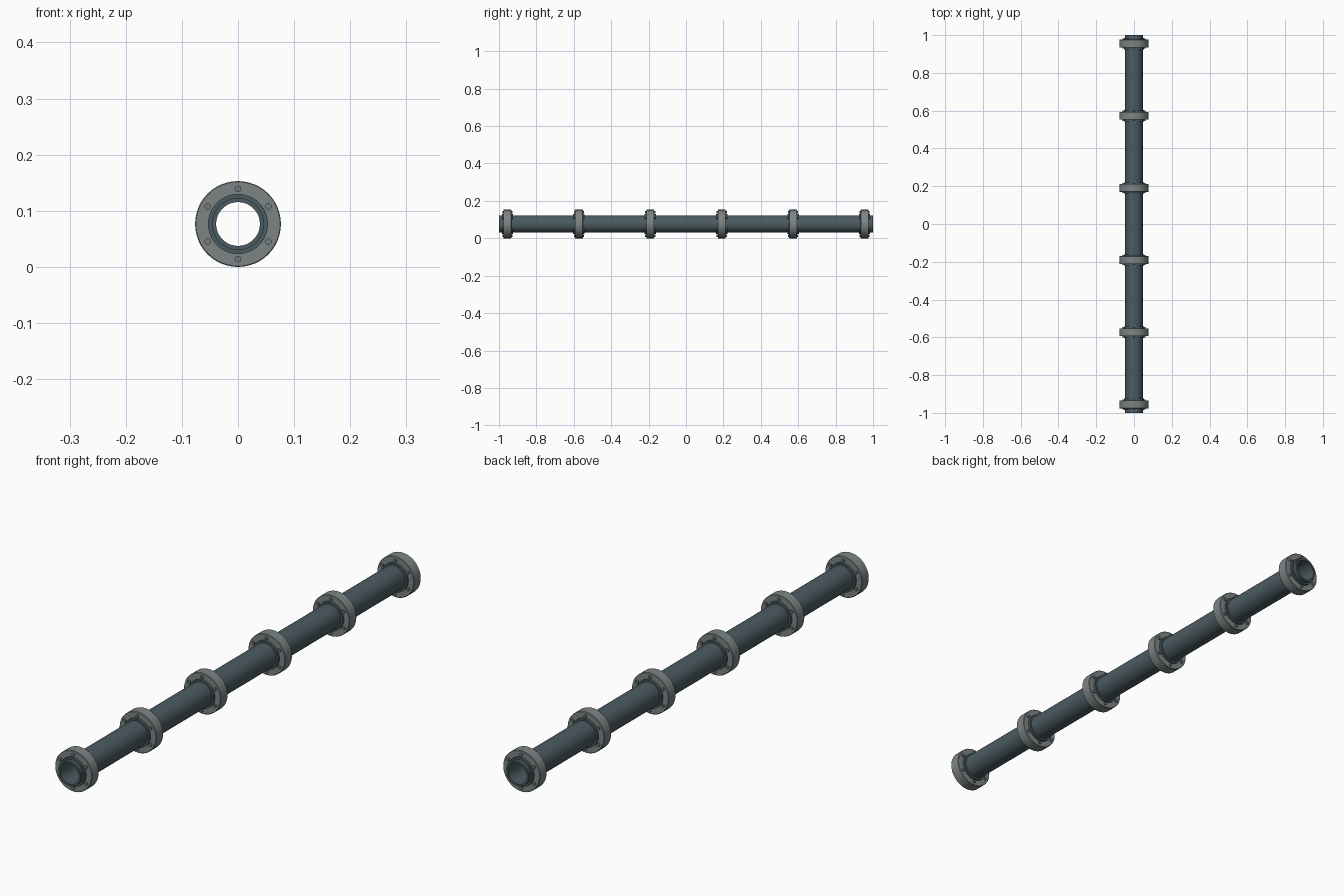
import bpy, math
from mathutils import Matrix, Vector

if "Cube" in bpy.data.objects:
    bpy.data.objects.remove(bpy.data.objects["Cube"])

CZ = 0.0765  # height of the pipe axis


def material(name, rgb):
    m = bpy.data.materials.new(name)
    m.diffuse_color = (*rgb, 1)
    m.use_nodes = True
    m.node_tree.nodes["Principled BSDF"].inputs["Base Color"].default_value = m.diffuse_color
    return m


pipe_mat = material("dark blue grey steel", (0.07, 0.105, 0.12))
flange_mat = material("grey steel", (0.205, 0.235, 0.23))
bolt_mat = material("bolt steel", (0.17, 0.20, 0.20))


def lathe(name, profile, y, mat, x=0.0, z=CZ, n=48, closed=True):
    """Spin (radius, offset) points around a line parallel to the y axis."""
    k = len(profile)
    verts = [(x + r * math.sin(2 * math.pi * i / n), y + o,
              z + r * math.cos(2 * math.pi * i / n))
             for i in range(n) for r, o in profile]
    faces = []
    for i in range(n):
        j = (i + 1) % n
        for a in range(k if closed else k - 1):
            b = (a + 1) % k
            faces.append((i * k + a, i * k + b, j * k + b, j * k + a))
    if not closed:
        faces += [[i * k for i in range(n)], [i * k + k - 1 for i in range(n)][::-1]]
    mesh = bpy.data.meshes.new(name)
    mesh.from_pydata(verts, [], faces)
    mesh.materials.append(mat)
    ob = bpy.data.objects.new(name, mesh)
    bpy.context.collection.objects.link(ob)
    # consistent outward normals and smooth sides with sharp rims
    bpy.ops.object.select_all(action='DESELECT')
    bpy.context.view_layer.objects.active = ob
    ob.select_set(True)
    bpy.ops.object.mode_set(mode='EDIT')
    bpy.ops.mesh.select_all(action='SELECT')
    bpy.ops.mesh.normals_make_consistent(inside=False)
    bpy.ops.object.mode_set(mode='OBJECT')
    bpy.ops.object.shade_smooth_by_angle(angle=math.radians(30))
    return ob


# Hollow pipe
lathe("pipe", [(0.039, -1), (0.0465, -1), (0.0465, 1), (0.039, 1)], 0, pipe_mat)

for s in range(6):
    y = -0.955 + s * 0.382
    # Flange disc with slightly softened rim
    lathe("flange", [(0.046, -0.021), (0.075, -0.021), (0.0765, -0.0195),
                     (0.0765, 0.0195), (0.075, 0.021), (0.046, 0.021)], y, flange_mat)
    # Dark collar passing through the flange
    lathe("collar", [(0.046, -0.030), (0.0535, -0.030),
                     (0.0535, 0.030), (0.046, 0.030)], y, pipe_mat)
    # Ring of six through bolts
    for b in range(6):
        a = b * math.pi / 3
        lathe("bolt", [(0.0058, -0.027), (0.0058, 0.027)], y, bolt_mat,
              x=0.0625 * math.sin(a), z=CZ + 0.0625 * math.cos(a), n=12, closed=False)
